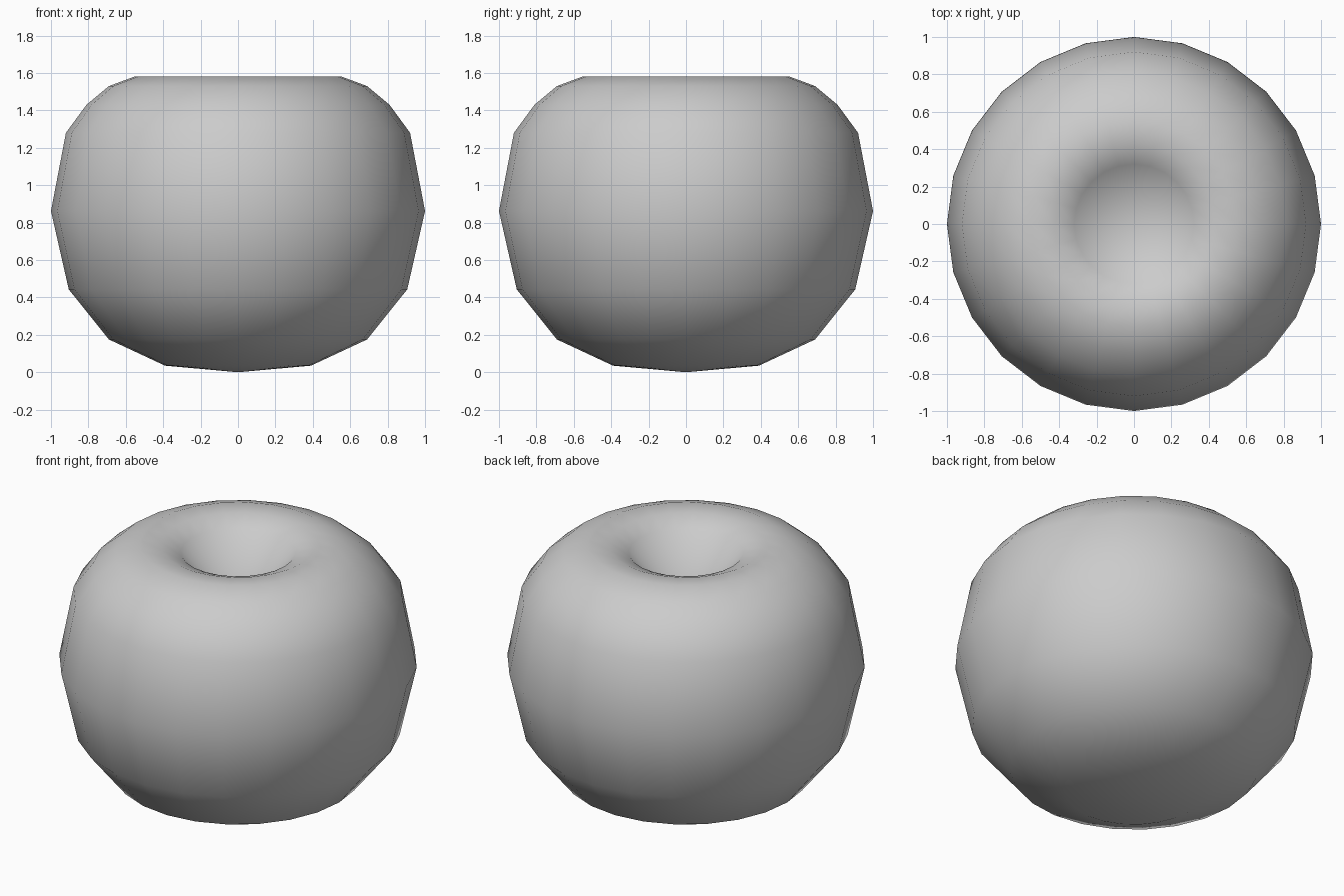
import bpy, bmesh, math

if "Cube" in bpy.data.objects:
    bpy.data.objects.remove(bpy.data.objects["Cube"])

SIDES = 24
# Half profile (radius, height) from the base up and over into the top dimple
PROFILE = [(0, 0), (0.39, 0.035), (0.69, 0.175), (0.905, 0.443), (1.0, 0.862),
           (0.92, 1.28), (0.81, 1.43), (0.69, 1.53), (0.55, 1.582),
           (0.43, 1.575), (0.32, 1.53), (0, 1.21)]

# Lathe the fruit-shaped body around z
bm = bmesh.new()
verts = [bm.verts.new((r, 0, z)) for r, z in PROFILE]
edges = [bm.edges.new(pair) for pair in zip(verts, verts[1:])]
bmesh.ops.spin(bm, geom=verts + edges, cent=(0, 0, 0), axis=(0, 0, 1),
               angle=math.tau, steps=SIDES, use_merge=False)
bmesh.ops.remove_doubles(bm, verts=bm.verts[:], dist=0.001)
bmesh.ops.recalc_face_normals(bm, faces=bm.faces[:])
for face in bm.faces:
    face.smooth = True

mesh = bpy.data.meshes.new("dimpled_body")
bm.to_mesh(mesh)
bm.free()
body = bpy.data.objects.new("dimpled_body", mesh)
bpy.context.collection.objects.link(body)
